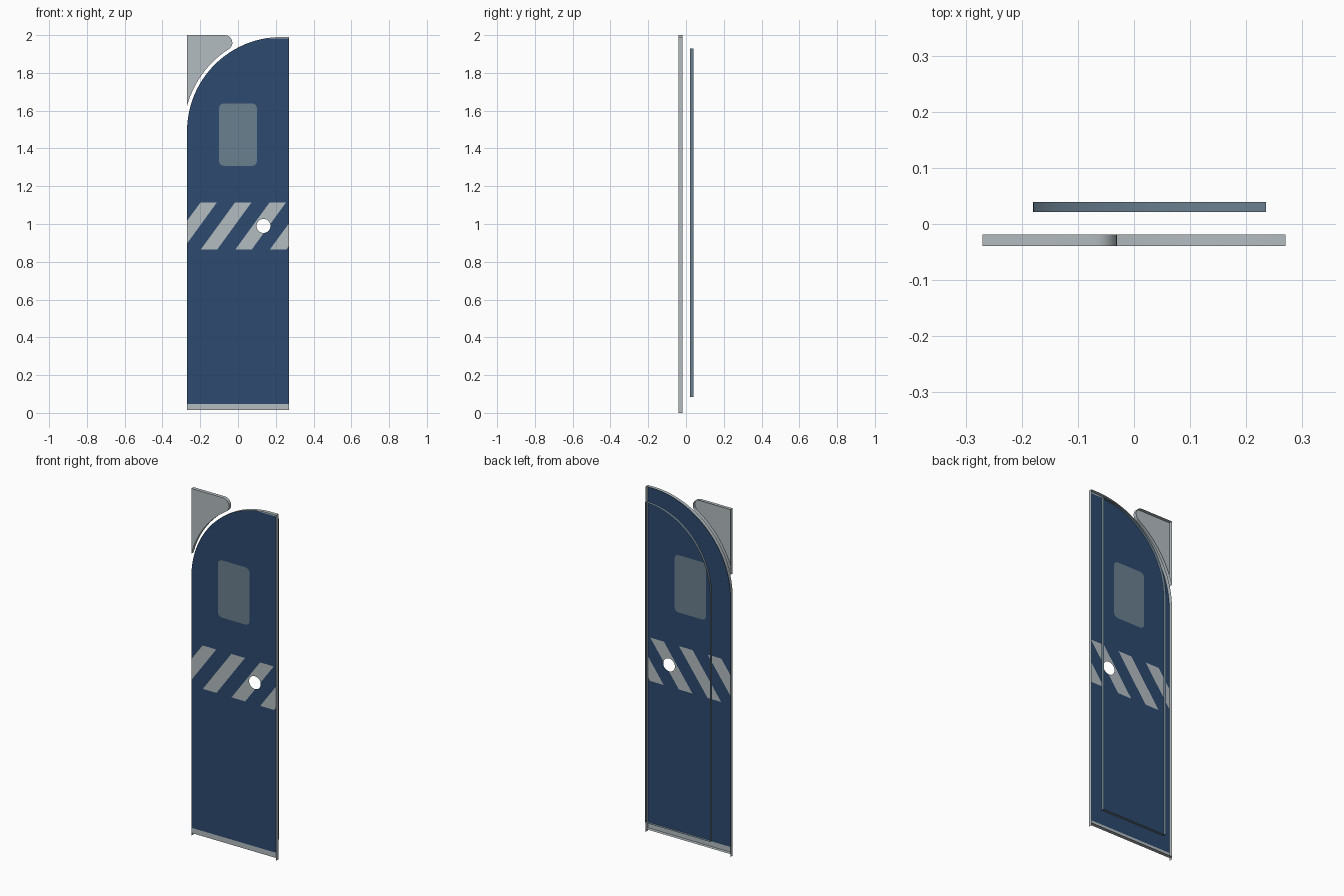
import bpy, bmesh, math
from mathutils import Vector
from mathutils.geometry import delaunay_2d_cdt

if "Cube" in bpy.data.objects:
    bpy.data.objects.remove(bpy.data.objects["Cube"])


def material(name, rgb):
    m = bpy.data.materials.new(name)
    m.diffuse_color = (*rgb, 1)
    m.use_nodes = True
    m.node_tree.nodes["Principled BSDF"].inputs["Base Color"].default_value = m.diffuse_color
    return m


GREY = material("light_grey", (0.456, 0.505, 0.53))
BLUE = material("navy_blue", (0.026, 0.069, 0.156))
SLATE = material("slate_blue", (0.147, 0.216, 0.279))

FRONT, FRONT_BACK = -0.039, -0.019      # front sheet and depth of its rim
RING_FRONT, RING_BACK = 0.021, 0.039    # rear rim
X0, X1, Z0, Z1 = -0.27, 0.27, 0.016, 1.99


def arc(cx, cz, rx, rz, a0, a1, n):
    return [(cx + rx * math.cos(math.radians(a0 + (a1 - a0) * i / n)),
             cz + rz * math.sin(math.radians(a0 + (a1 - a0) * i / n))) for i in range(n + 1)]


def add_wall(bm, loop, ya, yb, closed=True):
    """Zero-thickness band following an x/z outline."""
    a = [bm.verts.new((x, ya, z)) for x, z in loop]
    b = [bm.verts.new((x, yb, z)) for x, z in loop]
    n = len(loop)
    for i in range(n if closed else n - 1):
        j = (i + 1) % n
        bm.faces.new((a[i], b[i], b[j], a[j]))


def finish(bm, name, mats):
    bmesh.ops.remove_doubles(bm, verts=bm.verts, dist=1e-5)
    me = bpy.data.meshes.new(name)
    bm.to_mesh(me)
    bm.free()
    ob = bpy.data.objects.new(name, me)
    bpy.context.collection.objects.link(ob)
    for m in mats:
        me.materials.append(m)
    bpy.context.view_layer.objects.active = ob
    ob.select_set(True)
    bpy.ops.object.shade_smooth_by_angle(angle=math.radians(30))
    ob.select_set(False)
    return ob


# Painted layout of the door sheet
HOLE, HOLE_R = (0.135, 0.99), 0.037
S0, S1 = 0.865, 1.115                   # stripe band heights
SHIFT, PERIOD, WIDTH, START = 0.182, 0.183, 0.087, -0.197
KICK, TOP = 0.046, 1.982
WIN = (0.0, 1.473, 0.1, 0.165, 0.025)   # window centre, half sizes, corner radius


def in_window(x, z):
    cx, cz, hx, hz, r = WIN
    return abs(x - cx) < hx and abs(z - cz) < hz and not (
        math.hypot(max(abs(x - cx) - hx + r, 0), max(abs(z - cz) - hz + r, 0)) > r)


def in_stripe(x, z):
    if not S0 < z < S1:
        return False
    return (x - START - SHIFT * (z - S0) / (S1 - S0)) % PERIOD < WIDTH


outline = ([(X0, Z0), (X1, Z0), (X1, Z1)] + arc(0.23, 1.49, 0.5, 0.5, 90, 180, 32))
cx, cz, hx, hz, r = WIN
window = []
for sx, sz, a in ((1, 1, 0), (-1, 1, 90), (-1, -1, 180), (1, -1, 270)):
    window += arc(cx + sx * (hx - r), cz + sz * (hz - r), r, r, a, a + 90, 5)
hole = arc(*HOLE, HOLE_R, HOLE_R, 0, 360, 32)[:-1]

pts, edges = [], []


def constrain(path, closed=False):
    k, n = len(pts), len(path)
    pts.extend(Vector(p) for p in path)
    edges.extend((k + i, k + (i + 1) % n) for i in range(n if closed else n - 1))


for loop in (outline, window, hole):
    constrain(loop, True)
for z in (KICK, S0, S1):
    constrain([(X0, z), (X1, z)])
constrain([(0.14, TOP), (X1, TOP)])
for k in range(-1, 4):                  # slanted stripe edges, clipped to the door
    for off in (0, WIDTH):
        xb = START + k * PERIOD + off
        t0 = max(0, (X0 - xb) / SHIFT)
        t1 = min(1, (X1 - xb) / SHIFT)
        if t1 > t0 + 0.001:
            constrain([(xb + SHIFT * t, S0 + (S1 - S0) * t) for t in (t0, t1)])

# Door sheet: coloured regions with a real handle hole
vs, _, fs, *_ = delaunay_2d_cdt(pts, edges, [], 0, 1e-5)
bm = bmesh.new()
bv = [bm.verts.new((v.x, FRONT, v.y)) for v in vs]
for f in fs:
    x = sum(vs[i].x for i in f) / len(f)
    z = sum(vs[i].y for i in f) / len(f)
    if math.hypot(x - HOLE[0], z - HOLE[1]) < HOLE_R * math.cos(math.pi / 32):
        continue
    face = bm.faces.new([bv[i] for i in f])
    face.normal_update()
    if face.normal.y > 0:
        face.normal_flip()
    if in_window(x, z):
        face.material_index = 2
    elif not (z < KICK or z > TOP or in_stripe(x, z)):
        face.material_index = 1
finish(bm, "door_sheet", (GREY, BLUE, SLATE))

# Rim folded back around the door, with the sides reaching the floor
bm = bmesh.new()
add_wall(bm, outline, FRONT, FRONT_BACK)
for x in (X0, X1):
    add_wall(bm, [(x, 0), (x, Z0)], FRONT, FRONT_BACK, False)
finish(bm, "door_rim", (GREY,))

# Corner filler above the curved shoulder
corner = ([(X0, 2.0)] + arc(-0.07, 1.96, 0.04, 0.04, 90, -57.4, 12)
          + arc(0.23, 1.49, 0.5176, 0.5176, 122.6, 165, 20)[1:])
bm = bmesh.new()
bm.faces.new([bm.verts.new((x, FRONT, z)) for x, z in reversed(corner)])
bm.normal_update()
for f in bm.faces:
    if f.normal.y > 0:
        f.normal_flip()
add_wall(bm, corner, FRONT, FRONT_BACK)
finish(bm, "corner_filler", (GREY,))

# Open rim behind the door
ring = ([(-0.18, 0.085), (0.235, 0.085)] + arc(0.235, 1.50, 0.415, 0.43, 90, 180, 28))
bm = bmesh.new()
add_wall(bm, ring, RING_FRONT, RING_BACK)
finish(bm, "rear_rim", (SLATE,))
